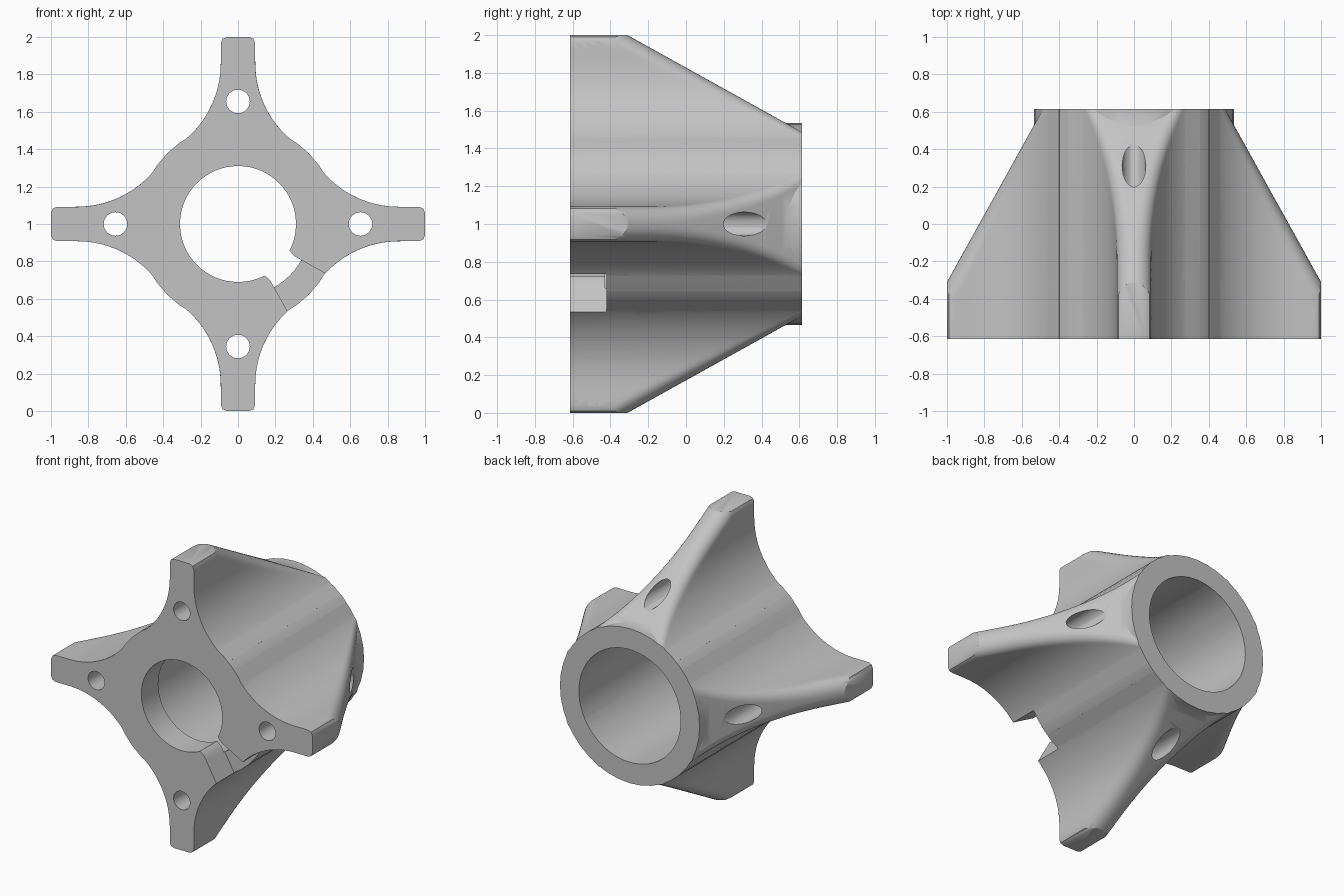
import bpy, bmesh, math
from mathutils import Matrix

cube = bpy.data.objects.get("Cube")
if cube:
    bpy.data.objects.remove(cube, do_unlink=True)

grey = bpy.data.materials.new("plain_grey")
grey.use_nodes = True
grey.diffuse_color = (0.55, 0.55, 0.55, 1)
grey.node_tree.nodes["Principled BSDF"].inputs["Base Color"].default_value = (0.55, 0.55, 0.55, 1)

FRONT, BACK = -0.615, 0.615
TUBE_R, BORE_R, BACK_BORE_R = 0.535, 0.31, 0.39
FIN_W, SIDE_R, SIDE_Z, FILLET = 0.092, 0.535, 0.86, 0.085
TAPER_Y, TAPER = -0.31, 0.555


def loft(name, rings):
    """Closed solid through rings given as (y, [(x, z), ...])."""
    bm = bmesh.new()
    loops = [[bm.verts.new((x, y, z)) for x, z in pts] for y, pts in rings]
    n = len(loops[0])
    for a, b in zip(loops, loops[1:]):
        for i in range(n):
            j = (i + 1) % n
            bm.faces.new((a[i], a[j], b[j], b[i]))
    bm.faces.new(loops[0])
    bm.faces.new(loops[-1])
    bmesh.ops.recalc_face_normals(bm, faces=bm.faces)
    mesh = bpy.data.meshes.new(name)
    bm.to_mesh(mesh)
    bm.free()
    mesh.materials.append(grey)
    ob = bpy.data.objects.new(name, mesh)
    bpy.context.collection.objects.link(ob)
    return ob


def prism(name, pts, y0, y1):
    return loft(name, [(y0, pts), (y1, pts)])


def circle(radius, n, cx=0, cz=0):
    return [(cx + radius * math.cos(math.tau * i / n),
             cz + radius * math.sin(math.tau * i / n)) for i in range(n)]


def combine(target, other, operation):
    mod = target.modifiers.new("join", "BOOLEAN")
    mod.operation, mod.solver, mod.object = operation, "EXACT", other
    bpy.context.view_layer.objects.active = target
    bpy.ops.object.modifier_apply(modifier=mod.name)
    bpy.data.objects.remove(other, do_unlink=True)


def fin_section(y):
    """Concave flanks meeting a tapering crest with rounded shoulders."""
    top = 1 - (y - TAPER_Y) * TAPER
    centre = FIN_W + SIDE_R
    cz = top - FILLET
    drop = max(0, SIDE_Z - cz)
    reach = math.sqrt((SIDE_R + FILLET) ** 2 - drop ** 2)
    cx = centre - reach
    tilt = math.atan2(drop, reach)
    half = []
    for i in range(9):
        a = math.pi / 2 + (tilt - math.pi / 2) * i / 8
        half.append((cx + FILLET * math.cos(a), cz + FILLET * math.sin(a)))
    z0 = half[-1][1]
    for i in range(1, 19):
        z = z0 + (0.4 - z0) * i / 18
        half.append((centre - math.sqrt(SIDE_R ** 2 - max(0, SIDE_Z - z) ** 2), z))
    half.append((0.15, 0.2))
    return half + [(-x, z) for x, z in reversed(half)]


# One fin, trimmed by a softened flat tip
steps = 24
ys = [FRONT + (BACK - FRONT) * i / steps for i in range(steps + 1)]
fin = loft("fin", [(y, fin_section(y)) for y in ys])
tip = [(0.6, 0), (0.6, 0.965), (0.093, 0.965), (0.083, 0.99), (0.06, 1)]
combine(fin, prism("tip_trim", tip + [(-x, z) for x, z in reversed(tip)], -1, 1), "INTERSECT")

# Central tube with four fins
body = prism("finned_hub", circle(TUBE_R, 40), FRONT, BACK)
for k in range(4):
    copy = bpy.data.objects.new("fin_copy", fin.data.copy())
    bpy.context.collection.objects.link(copy)
    copy.data.transform(Matrix.Rotation(k * math.pi / 2, 4, "Y"))
    combine(body, copy, "UNION")
bpy.data.objects.remove(fin, do_unlink=True)

# Stepped bore
combine(body, prism("front_bore", circle(BORE_R, 64), -1, 1), "DIFFERENCE")
combine(body, prism("back_bore", circle(BACK_BORE_R, 64), -0.43, 1), "DIFFERENCE")

# Bolt holes through the fins
for k in range(4):
    a = k * math.pi / 2
    hole = circle(0.063, 32, 0.655 * math.cos(a), 0.655 * math.sin(a))
    combine(body, prism("bolt_hole", hole, -1, 1), "DIFFERENCE")

# Flared radial notch in the front face, on the lower left
edge = [(0.25, 21), (0.305, 18.5), (0.325, 16.5), (0.35, 15.3), (0.7, 15.5)]
outline = [(r, -45 + d) for r, d in edge] + [(r, -45 - d) for r, d in reversed(edge)]
notch = [(r * math.cos(math.radians(a)), r * math.sin(math.radians(a))) for r, a in outline]
combine(body, prism("notch", notch, -1, -0.42), "DIFFERENCE")

# Stand on the ground and shade
body.data.transform(Matrix.Translation((0, 0, 1)))
bpy.ops.object.select_all(action="DESELECT")
body.select_set(True)
bpy.context.view_layer.objects.active = body
bpy.ops.object.shade_smooth_by_angle(angle=math.radians(30))
